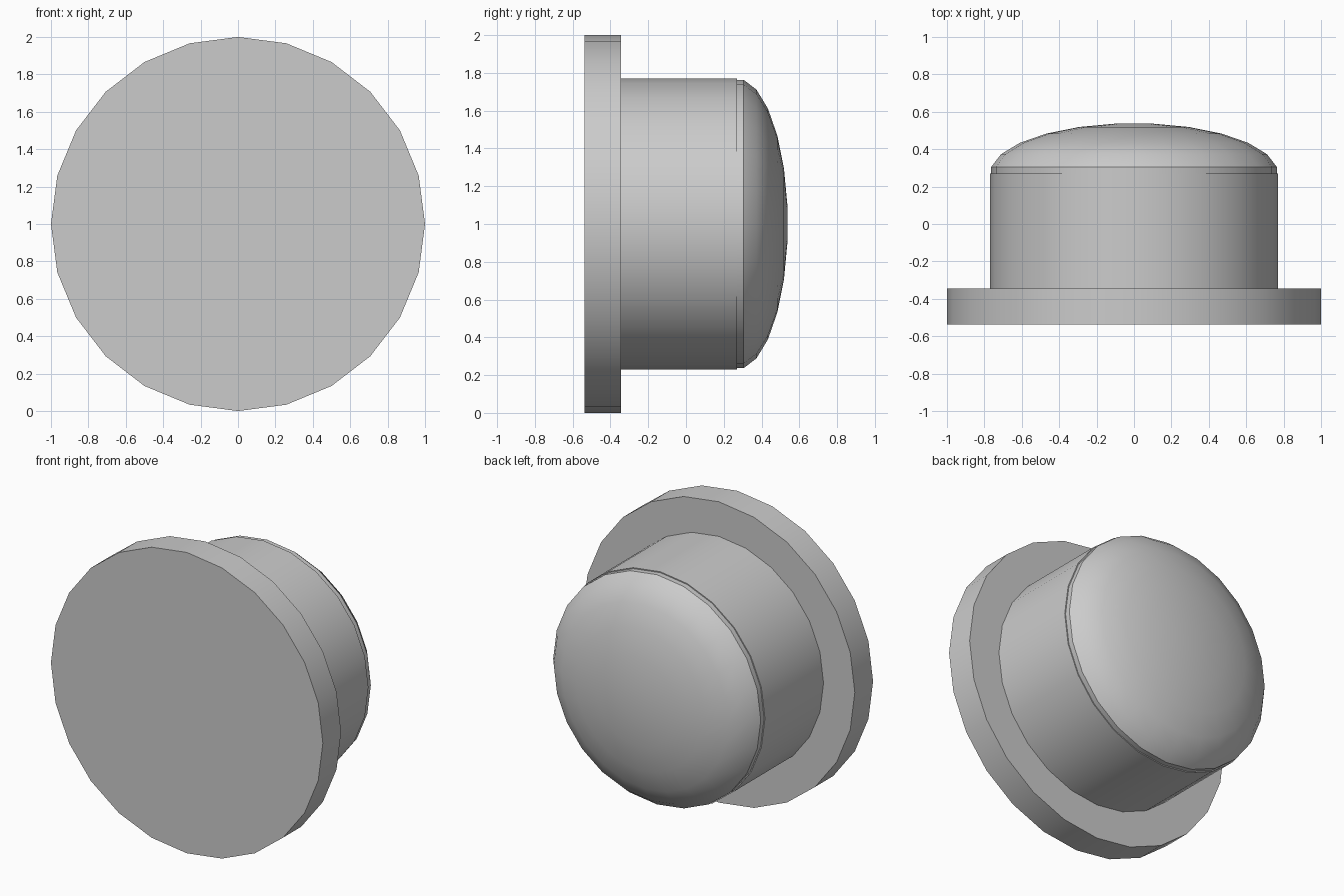
import bpy, bmesh, math

cube = bpy.data.objects.get("Cube")
if cube:
    bpy.data.objects.remove(cube, do_unlink=True)

SIDES = 24

grey = bpy.data.materials.new("plain grey")
grey.use_nodes = True
colour = (0.6, 0.6, 0.6, 1)
grey.diffuse_color = colour
grey.node_tree.nodes["Principled BSDF"].inputs["Base Color"].default_value = colour


def turned_part(name, profile):
    """Sweep (radius, y) rings about the y axis at z = 1 and cap both ends."""
    bm = bmesh.new()
    rings = []
    for radius, y in profile:
        angles = [2 * math.pi * i / SIDES for i in range(SIDES)]
        rings.append([bm.verts.new((radius * math.cos(a), y, 1 + radius * math.sin(a)))
                      for a in angles])
    for low, high in zip(rings, rings[1:]):
        for i in range(SIDES):
            j = (i + 1) % SIDES
            bm.faces.new((low[i], low[j], high[j], high[i]))
    bm.faces.new(rings[0])
    bm.faces.new(rings[-1])
    bmesh.ops.recalc_face_normals(bm, faces=bm.faces)
    mesh = bpy.data.meshes.new(name)
    bm.to_mesh(mesh)
    bm.free()
    mesh.materials.append(grey)
    obj = bpy.data.objects.new(name, mesh)
    bpy.context.collection.objects.link(obj)
    bpy.ops.object.select_all(action="DESELECT")
    obj.select_set(True)
    bpy.context.view_layer.objects.active = obj
    bpy.ops.object.shade_smooth_by_angle(angle=math.radians(30))


# Wide flange and narrower barrel
turned_part("flange", [(1, -0.537), (1, -0.345)])
turned_part("barrel", [(0.77, -0.345), (0.77, 0.27)])

# Squashed dome, set in slightly from the barrel edge
dome_angles = [math.radians(-7.5 + 15 * k) for k in range(7)]
turned_part("dome", [(0.77 * math.cos(a), 0.27 + 0.269 * math.sin(a)) for a in dome_angles])
